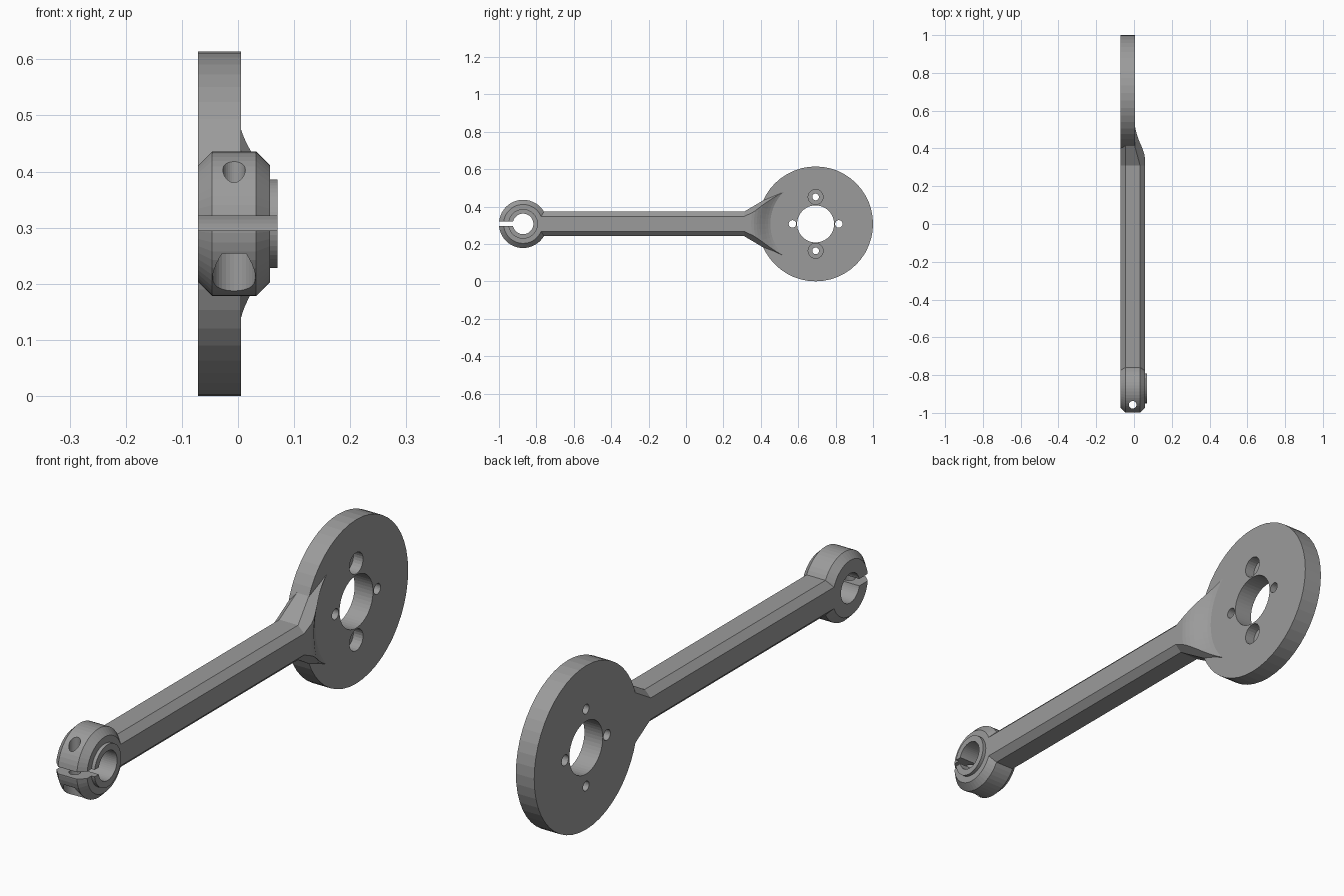
import bpy, bmesh
from math import cos, sin, pi

if "Cube" in bpy.data.objects:
    bpy.data.objects.remove(bpy.data.objects["Cube"])

ZC = 0.307             # height of the common centre line
YD, YC = 0.693, -0.871  # disc and clamp centres
X0, X1 = -0.071, 0.057  # back and front faces


def loft(name, rings):
    """Solid skinned through equal-length rings, capped at both ends."""
    bm = bmesh.new()
    loops = [[bm.verts.new(p) for p in ring] for ring in rings]
    n = len(loops[0])
    for a, b in zip(loops, loops[1:]):
        for i in range(n):
            j = (i + 1) % n
            bm.faces.new((a[i], a[j], b[j], b[i]))
    bm.faces.new(loops[0][::-1])
    bm.faces.new(loops[-1])
    bmesh.ops.recalc_face_normals(bm, faces=bm.faces[:])
    me = bpy.data.meshes.new(name)
    bm.to_mesh(me)
    bm.free()
    ob = bpy.data.objects.new(name, me)
    bpy.context.collection.objects.link(ob)
    return ob


def lathe(name, profile, y, z=ZC, n=48):
    """Solid turned about the x direction from (radius, x) pairs."""
    return loft(name, [[(x, y + r * cos(2 * pi * i / n), z + r * sin(2 * pi * i / n))
                        for i in range(n)] for r, x in profile])


def upright(name, r, x, y, z0, z1, n=32):
    return loft(name, [[(x + r * cos(2 * pi * i / n), y + r * sin(2 * pi * i / n), z)
                        for i in range(n)] for z in (z0, z1)])


def section(y, h, front, drop):
    """Chamfered arm section; front chamfer is drop deep, inset front."""
    c = 0.025
    half = [(X0, h - c), (X0 + c, h), (X1 - drop, h), (X1, h - front)]
    pts = half + [(x, -z) for x, z in reversed(half)]
    return [(x, y, ZC + z) for x, z in pts]


def combine(base, other, op):
    other.hide_render = True
    mod = base.modifiers.new(op, 'BOOLEAN')
    mod.operation = op
    mod.solver = 'EXACT'
    mod.object = other
    bpy.context.view_layer.objects.active = base
    bpy.ops.object.modifier_apply(modifier=mod.name)
    bpy.data.objects.remove(other, do_unlink=True)


# Arm flaring into a wedge, rolling down in an S-curve to the disc face
rod = loft("connecting_rod", [section(-0.80, 0.065, 0.025, 0.025),
                              section(0.31, 0.065, 0.025, 0.025),
                              section(0.53, 0.195, 0.055, 0.085)])
scoop = [(0.24, 0.004), (0.255, 0.011), (0.27, 0.02), (0.285, 0.03), (0.30, 0.04),
         (0.315, 0.048), (0.33, 0.054), (0.35, 0.058), (0.35, 0.1)]
combine(rod, lathe("scoop", scoop, YD, n=64), 'DIFFERENCE')

# Large disc, chamfered clamp and its raised collar
c = 0.025
for part in (
        lathe("disc", [(0.307, X0), (0.307, 0.005)], YD),
        lathe("clamp", [(0.129 - c, X0), (0.129, X0 + c), (0.129, X1 - c), (0.129 - c, X1)], YC),
        lathe("collar", [(0.079, 0.03), (0.079, 0.07)], YC)):
    combine(rod, part, 'UNION')

# Disc holes: centre, four small ones, two of them counterbored at the front
cuts = [lathe("centre_hole", [(0.099, -0.2), (0.099, 0.2)], YD)]
for s in (-1, 1):
    cuts += [lathe("side_hole", [(0.02, -0.2), (0.02, 0.2)], YD + s * 0.124, n=24),
             lathe("stepped_hole", [(0.018, -0.2), (0.018, -0.035), (0.04, -0.035), (0.04, 0.2)],
                   YD, ZC + s * 0.144, n=24)]

# Clamp bore, split and screw hole with head recess below
cuts += [lathe("bore", [(0.055, -0.2), (0.055, 0.2)], YC),
         loft("split", [[(x, y, z) for y, z in ((-1.1, 0.295), (YC, 0.295), (YC, 0.321), (-1.1, 0.321))]
                        for x in (-0.2, 0.2)]),
         upright("screw_hole", 0.02, -0.007, -0.957, 0.1, 0.5),
         upright("screw_recess", 0.038, -0.007, -0.957, 0.1, 0.254)]
for cutter in cuts:
    combine(rod, cutter, 'DIFFERENCE')

# Dark grey finish
mat = bpy.data.materials.new("dark_grey")
mat.diffuse_color = (0.33, 0.33, 0.33, 1)
mat.use_nodes = True
mat.node_tree.nodes["Principled BSDF"].inputs["Base Color"].default_value = mat.diffuse_color
rod.data.materials.clear()
rod.data.materials.append(mat)
for f in rod.data.polygons:
    f.material_index = 0
